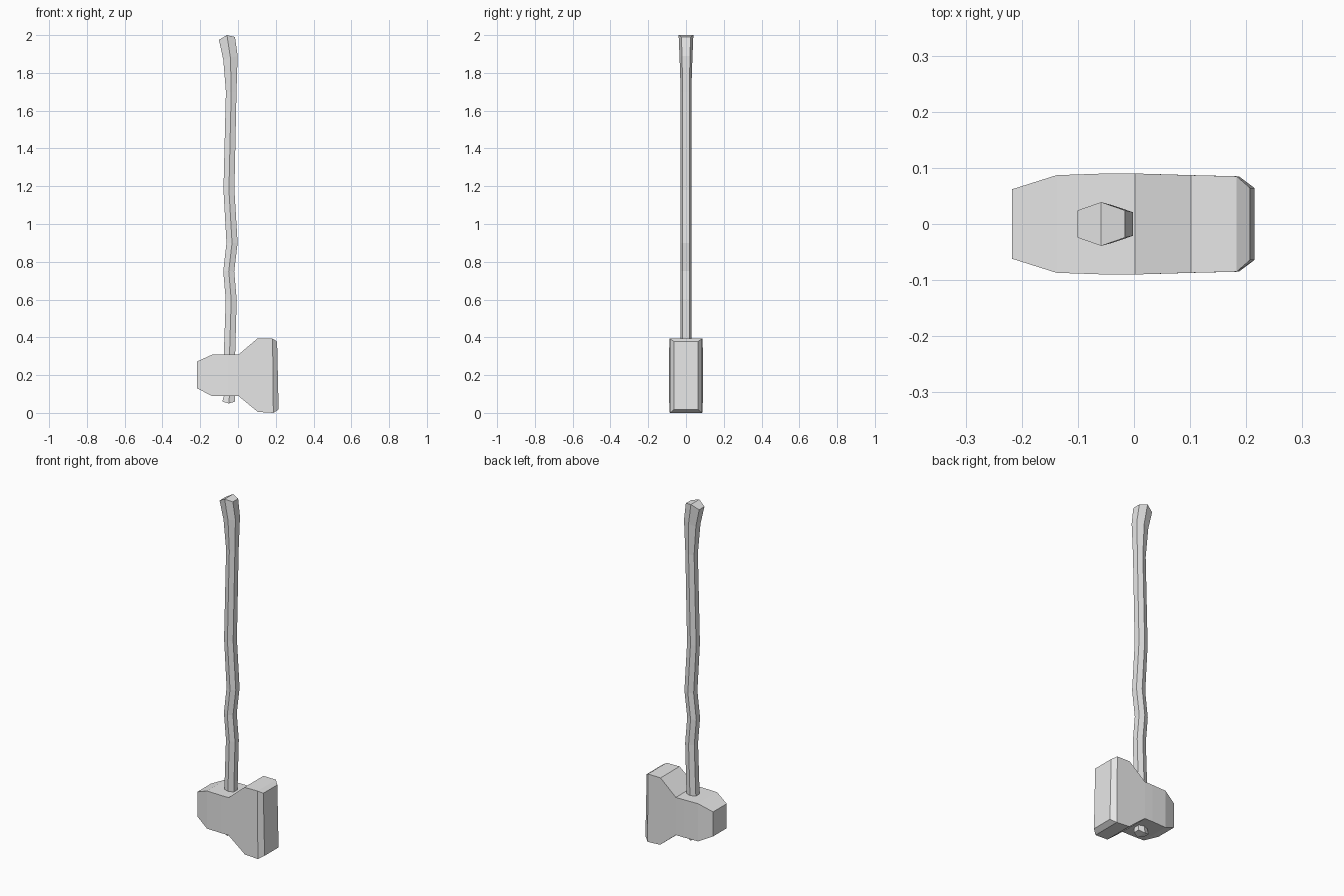
import bpy, bmesh

cube = bpy.data.objects.get("Cube")
if cube:
    bpy.data.objects.remove(cube, do_unlink=True)

grey = bpy.data.materials.new("plain_grey")
grey.use_nodes = True
colour = (0.8, 0.8, 0.8, 1)
grey.diffuse_color = colour
grey.node_tree.nodes["Principled BSDF"].inputs["Base Color"].default_value = colour


def loft(name, rings, split_caps=False):
    """Skin a list of matching rings and close both ends."""
    bm = bmesh.new()
    loops = [[bm.verts.new(p) for p in ring] for ring in rings]
    n = len(loops[0])
    for a, b in zip(loops, loops[1:]):
        for i in range(n):
            j = (i + 1) % n
            bm.faces.new((a[i], a[j], b[j], b[i]))
    for end in (loops[0], loops[-1]):
        if split_caps:
            bm.faces.new(end[:4])
            bm.faces.new(end[3:] + end[:1])
        else:
            bm.faces.new(end)
    bmesh.ops.recalc_face_normals(bm, faces=bm.faces)
    mesh = bpy.data.meshes.new(name)
    bm.to_mesh(mesh)
    bm.free()
    mesh.materials.append(grey)
    obj = bpy.data.objects.new(name, mesh)
    bpy.context.collection.objects.link(obj)
    return obj


# Axe head: rectangular sections (x at bottom, x at top, low z, high z, half width)
sections = [
    (-0.217, -0.217, 0.13, 0.272, 0.062),
    (-0.138, -0.138, 0.09, 0.308, 0.087),
    (-0.05, -0.05, 0.09, 0.308, 0.09),
    (0.002, 0.002, 0.09, 0.308, 0.09),
    (0.105, 0.102, 0.005, 0.393, 0.087),
    (0.187, 0.183, 0.0, 0.393, 0.085),
    (0.215, 0.207, 0.018, 0.378, 0.064),
]
loft("axe_head", [
    [(xb, -w, lo), (xb, w, lo), (xt, w, hi), (xt, -w, hi)]
    for xb, xt, lo, hi, w in sections
])

# Handle: wavy six-sided shaft (left x, right x, left z, middle z, right z, half depth)
stations = [
    (-0.083, -0.015, 0.06, 0.05, 0.06, 0.03),
    (-0.072, -0.017, 0.1, 0.1, 0.1, 0.027),
    (-0.075, -0.015, 0.31, 0.31, 0.31, 0.028),
    (-0.065, -0.007, 0.6, 0.6, 0.6, 0.028),
    (-0.078, -0.02, 0.75, 0.75, 0.75, 0.028),
    (-0.061, -0.002, 0.9, 0.9, 0.9, 0.028),
    (-0.077, -0.019, 1.18, 1.18, 1.18, 0.028),
    (-0.064, -0.008, 1.7, 1.7, 1.7, 0.028),
    (-0.078, -0.002, 1.87, 1.88, 1.89, 0.034),
    (-0.101, -0.016, 1.975, 2.0, 1.99, 0.039),
]


def hexagon(left, right, z_left, z_mid, z_right, depth):
    mid, side = (left + right) / 2, depth * 0.62
    return [(mid, -depth, z_mid), (right, -side, z_right), (right, side, z_right),
            (mid, depth, z_mid), (left, side, z_left), (left, -side, z_left)]


loft("handle", [hexagon(*s) for s in stations], split_caps=True)
